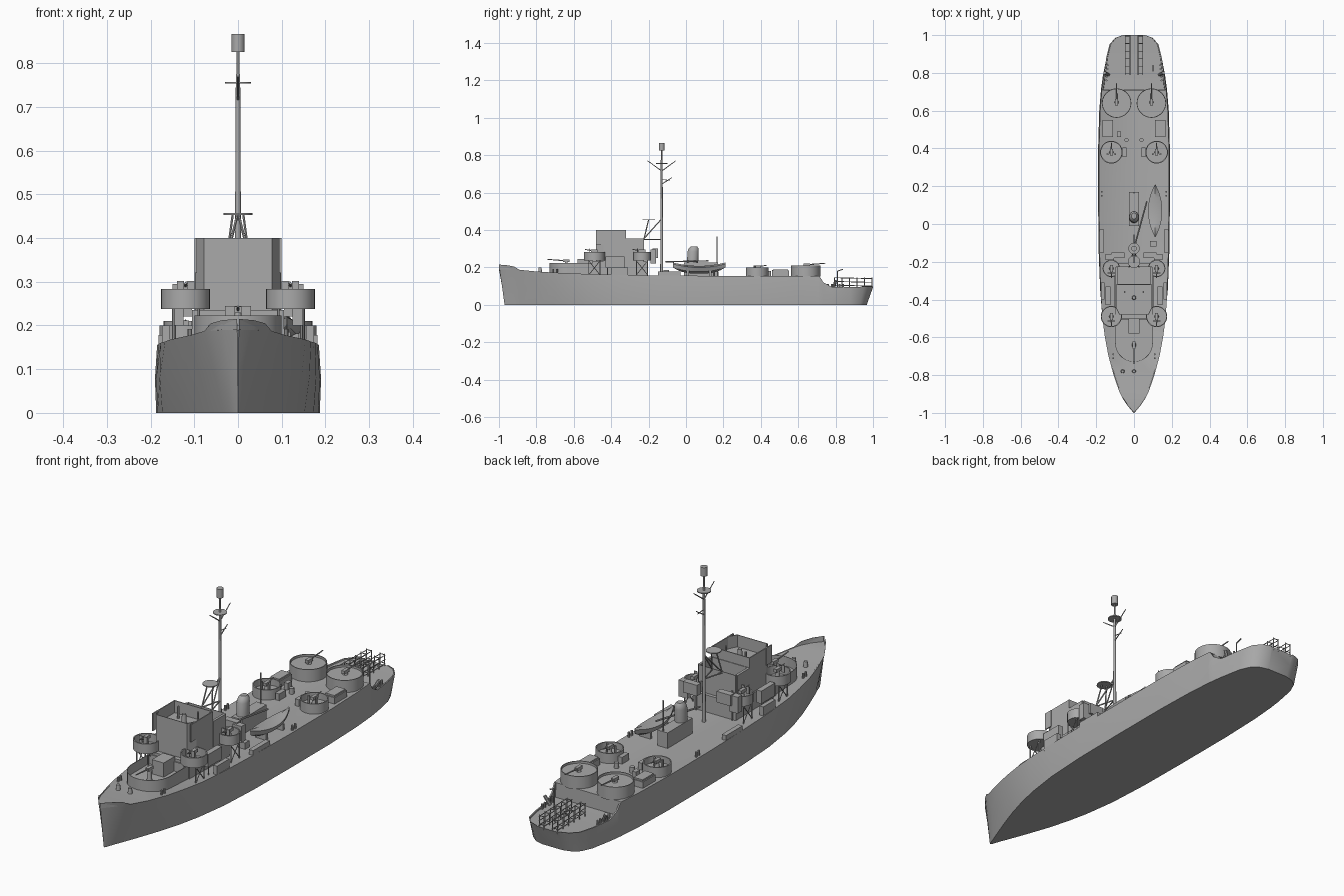
import bpy, bmesh, math
from mathutils import Vector

cube = bpy.data.objects.get("Cube")
if cube:
    bpy.data.objects.remove(cube)

grey = bpy.data.materials.new("naval grey")
grey.use_nodes = True
grey.diffuse_color = (0.4, 0.4, 0.4, 1)
grey.node_tree.nodes["Principled BSDF"].inputs["Base Color"].default_value = (0.4, 0.4, 0.4, 1)


def finish(name, bm, smooth=None):
    bmesh.ops.recalc_face_normals(bm, faces=bm.faces)
    mesh = bpy.data.meshes.new(name)
    bm.to_mesh(mesh)
    bm.free()
    mesh.materials.append(grey)
    ob = bpy.data.objects.new(name, mesh)
    bpy.context.collection.objects.link(ob)
    if smooth:
        bpy.ops.object.select_all(action="DESELECT")
        ob.select_set(True)
        bpy.context.view_layer.objects.active = ob
        bpy.ops.object.shade_smooth_by_angle(angle=math.radians(smooth))
    return ob


def loft(name, rings, smooth=None, closed=True):
    """Skin a list of equal point rings; optionally cap both ends."""
    bm = bmesh.new()
    rows = [[bm.verts.new(p) for p in ring] for ring in rings]
    n = len(rows[0])
    for a, b in zip(rows, rows[1:]):
        for i in range(n):
            j = (i + 1) % n
            bm.faces.new((a[i], a[j], b[j], b[i]))
    if closed:
        bm.faces.new(rows[0])
        bm.faces.new(rows[-1])
    bmesh.ops.remove_doubles(bm, verts=bm.verts, dist=1e-5)
    return finish(name, bm, smooth)


def box(name, x, y, z):
    """Box from (min, max) pairs."""
    ring = lambda h: [(x[0], y[0], h), (x[1], y[0], h), (x[1], y[1], h), (x[0], y[1], h)]
    return loft(name, [ring(z[0]), ring(z[1])])


def rod(name, a, b, r, r2=None, sides=6):
    a, b = Vector(a), Vector(b)
    turn = (b - a).to_track_quat("Z", "Y")
    ring = lambda c, k: [c + turn @ Vector((k * math.cos(t), k * math.sin(t), 0))
                         for t in (math.tau * i / sides for i in range(sides))]
    return loft(name, [ring(a, r), ring(b, r if r2 is None else r2)], 40 if sides > 8 else None)


def well(name, outline, z0, z1, floor, wall, smooth=None):
    """Open-topped enclosure standing on an outline, with an inner floor."""
    cx = sum(p[0] for p in outline) / len(outline)
    cy = sum(p[1] for p in outline) / len(outline)
    span = max(math.hypot(p[0] - cx, p[1] - cy) for p in outline)
    k = 1 - wall / span
    inner = [(cx + (p[0] - cx) * k, cy + (p[1] - cy) * k) for p in outline]
    at = lambda pts, h: [(p[0], p[1], h) for p in pts]
    return loft(name, [at(outline, z0), at(outline, z1), at(inner, z1), at(inner, floor)], smooth)


def circle(x, y, r, n=28):
    return [(x + r * math.cos(math.tau * i / n), y + r * math.sin(math.tau * i / n)) for i in range(n)]


# Hull: y, keel half-width, deck half-width, edge height, deck height
stations = [
    (-1, 0, .002, .215, .19), (-.96, .006, .036, .212, .19), (-.92, .02, .062, .205, .188),
    (-.89, .032, .077, .187, .185), (-.8, .066, .108, .178, .177), (-.7, .101, .135, .172, .171),
    (-.6, .13, .154, .168, .167), (-.5, .152, .167, .163, .162), (-.35, .173, .177, .16, .159),
    (-.15, .184, .182, .157, .156), (.1, .187, .185, .155, .154), (.4, .187, .185, .155, .154),
    (.6, .181, .179, .155, .154), (.71, .172, .17, .155, .154), (.712, .172, .17, .155, .088),
    (.735, .169, .166, .12, .088), (.78, .163, .16, .095, .088), (.88, .144, .147, .095, .09),
    (.95, .122, .13, .097, .092), (.985, .09, .1, .098, .093), (1, .05, .06, .098, .094)]
sections = []
for y, keel, deck, edge, floor in stations:
    yb = max(-.97, min(y, .88 + (y - .88) * .72))
    half = [(keel, yb, 0), ((keel + deck) / 2 + .004 * (abs(y) < .8), (y + yb) / 2, edge / 2),
            (deck, y, edge), (deck * .96, y, edge), (deck * .95, y, floor)]
    sections.append([(0, yb, 0)] + half + [(0, y, floor)] + [(-px, py, pz) for px, py, pz in reversed(half)])
loft("hull", sections, 35)

# Bridge: front corners cut away, open top
bridge = [(-.098, -.22), (-.098, -.44), (-.078, -.48), (.078, -.48), (.098, -.44), (.098, -.22)]
well("bridge", [(x, y if y < -.3 else -.32) for x, y in bridge], .155, .4, .345, .006)
well("bridge_rear", [(-.094, -.32), (.094, -.32), (.094, -.225), (-.094, -.225)], .155, .355, .3, .006)
box("lower_house", (-.105, .105), (-.5, -.21), (.15, .235))
box("forward_locker", (-.03, .03), (-.58, -.5), (.16, .245))
rod("compass", (0, -.39, .34), (0, -.39, .39), .012, .009, 12)
for s in (-1, 1):
    rod("bridge_sight", (s * .05, -.36, .34), (s * .05, -.36, .4), .005)
    box("bridge_wing_screen", sorted((s * .094, s * .099)), (-.48, -.44), (.32, .4))
    box("rear_cabin", sorted((s * .09, s * .1)), (-.32, -.23), (.2, .355))

# Bow gun tub
apron = [(.1 * math.cos(t), -.63 + .1 * math.sin(t)) for t in (math.pi + math.pi * i / 14 for i in range(15))]
well("bow_gun_tub", [(-.1, -.5)] + apron + [(.1, -.5)], .155, .223, .18, .006, 30)


def gun(name, x, y, z, high, length, aim):
    rod(name + "_pedestal", (x, y, z), (x, y, z + high), .012, .007, 10)
    box(name + "_breech", (x - .008, x + .008), (y - .018, y + .018), (z + high - .006, z + high + .008))
    rod(name + "_barrel", (x, y, z + high), (x, y + aim * length, z + high + .008), .004, .0025)


gun("bow_gun", 0, -.64, .18, .055, .1, -1)
for s in (-1, 1):
    # Raised sponson tubs on braced legs
    for y, r in ((-.49, .056), (-.235, .046)):
        x = s * .12
        well("sponson_tub", circle(x, y, r), .238, .283, .245, .005, 30)
        gun("sponson_gun", x, y, .243, .045, .05, -1)
        for dx in (-.028, .03):
            for dy in (-.03, .03):
                rod("sponson_leg", (x + dx, y + dy, .15), (x + dx, y + dy, .24), .003)
                rod("sponson_brace", (x + dx, y + dy, .16), (x + dx, y - dy, .235), .002)
        for dx in (-.012, .012):
            box("gun_shield", (x + dx - .008, x + dx + .008), (y - .026, y - .022), (.27, .302))
    # Rafts, lockers and side boxes
    raft = box("life_raft", sorted((s * .125, s * .15)), (-.43, -.33), (.2, .258))
    for y in (-.42, -.34):
        rod("raft_post", (s * .145, y, .15), (s * .145, y, .22), .003)
    box("ready_locker", sorted((s * .105, s * .15)), (-.19, -.16), (.22, .295))
    box("deck_edge_box", sorted((s * .16, s * .182)), (-.15, -.03), (.15, .178))
    box("side_locker", sorted((s * .155, s * .174)), (-.4, -.31), (.15, .2))
    # Aft gun tubs
    well("midship_gun_tub", circle(s * .12, .38, .06), .15, .2, .17, .005, 30)
    gun("midship_gun", s * .12, .38, .168, .035, .05, 1)
    for dx in (-.02, .02):
        rod("gun_seat", (s * .12 + dx, .37, .165), (s * .12 + dx, .37, .21), .006)
    well("aft_gun_tub", circle(s * .092, .64, .078, 36), .15, .21, .2, .004, 30)
    gun("aft_gun", s * .092, .645, .198, .016, .1, 1)
    # Deck hatches, ammunition boxes and bitts
    box("deck_hatch", sorted((s * .112, s * .167)), (.46, .55), (.15, .183))
    box("hatch_lid", sorted((s * .117, s * .162)), (.465, .545), (.18, .19))
    box("ammunition_box", sorted((s * .04, s * .06)), (.355, .405), (.15, .185))
    rod("deck_vent", (s * .04, .445, .15), (s * .04, .445, .18), .011, .011, 10)
    rod("capstan", (s * .03 - .03, -.78, .17), (s * .03 - .03, -.78, .2), .011, .008, 10)
    for y, x, z in ((-.7, .11, .17), (.16, .17, .155), (.83, .14, .09), (.77, .145, .09)):
        for dy in (-.01, .01):
            rod("mooring_bitt", (s * x, y + dy, z - .01), (s * x, y + dy, z + .022), .005, sides=8)
    rod("charge_thrower", (s * .135, .79, .09), (s * .155, .8, .13), .008, .008, 8)

    # Stern racks: rails, posts and cross bars
    for x in (s * .022, s * .046):
        for z in (.105, .125, .145):
            rod("rack_rail", (x, .79, z), (x, .998, z - .005), .0022, sides=4)
        for i in range(6):
            y = .795 + i * .04
            rod("rack_post", (x, y, .085), (x, y, .147), .0025, sides=4)
    for i in range(6):
        y = .795 + i * .04
        for z in (.105, .143):
            rod("rack_crossbar", (s * .022, y, z), (s * .046, y, z), .0022, sides=4)
box("winch", (-.09, -.07), (.46, .49), (.15, .185))
rod("stern_davit", (.1, .81, .085), (.1, .81, .18), .003)
rod("stern_davit_arm", (.1, .81, .18), (.1, .84, .19), .003)

# Funnel on its engine casing
box("engine_casing", (-.026, .026), (-.01, .17), (.15, .225))
profile = ((.03, .22, 0), (.03, .285, .003), (.026, .302, .006), (.016, .312, .008))
loft("funnel", [[(px * .85, py + shift, z) for px, py in circle(0, .035, r, 20)]
                for r, z, shift in profile], 40)
rod("aft_pole", (0, .165, .15), (0, .165, .365), .003)

# Ship's boat with cradles
boat = []
for i in range(13):
    t = i / 6 - 1
    w = max(.001, .037 * (1 - abs(t) ** 2.2))
    y, top, low = .07 + .14 * t, .2 + .018 * t * t, .167 + .033 * abs(t) ** 3
    boat.append([(.112 - w, y, top), (.112 - w * .7, y, (top + low) / 2 - .006), (.112, y, low),
                 (.112 + w * .7, y, (top + low) / 2 - .006), (.112 + w, y, top), (.112, y, top + .008)])
loft("ship_boat", boat, 30)
for y in (.01, .13):
    box("boat_cradle", (.085, .14), (y - .006, y + .006), (.15, .182))
rod("cargo_boom", (.005, -.11, .23), (.068, .12, .235), .004)
box("boom_winch", (.085, .12), (-.12, -.09), (.15, .185))

# Mast, struts, lookout platform and aerials
rod("mast", (0, -.13, .15), (0, -.13, .775), .008, .005, 12)
rod("topmast", (0, -.13, .77), (0, -.13, .83), .004)
rod("radar_canister", (0, -.13, .825), (0, -.13, .866), .015, .015, 16)
rod("mast_platform", (0, -.13, .753), (0, -.13, .757), .03, .03, 16)
rod("radar_dish", (0, -.2, .453), (0, -.2, .457), .033, .033, 16)
for s in (-1, 1):
    rod("dish_leg", (s * .026, -.225, .35), (s * .012, -.2, .455), .003)
    rod("mast_strut", (s * .026, -.228, .35), (0, -.13, .46), .003)
    rod("strut_tie", (s * .026, -.228, .35), (0, -.13, .35), .003)
    rod("signal_arm", (0, -.13, .715), (0, -.13 + s * .075, .77), .003, .002)
    box("signal_shelf", sorted((s * .05, s * .12)), (-.18, -.15), (.25, .3))
rod("lower_arm", (0, -.13, .645), (0, -.075, .68), .003, .002)
rod("lower_aerial", (0, -.13, .67), (0, -.085, .665), .002)
